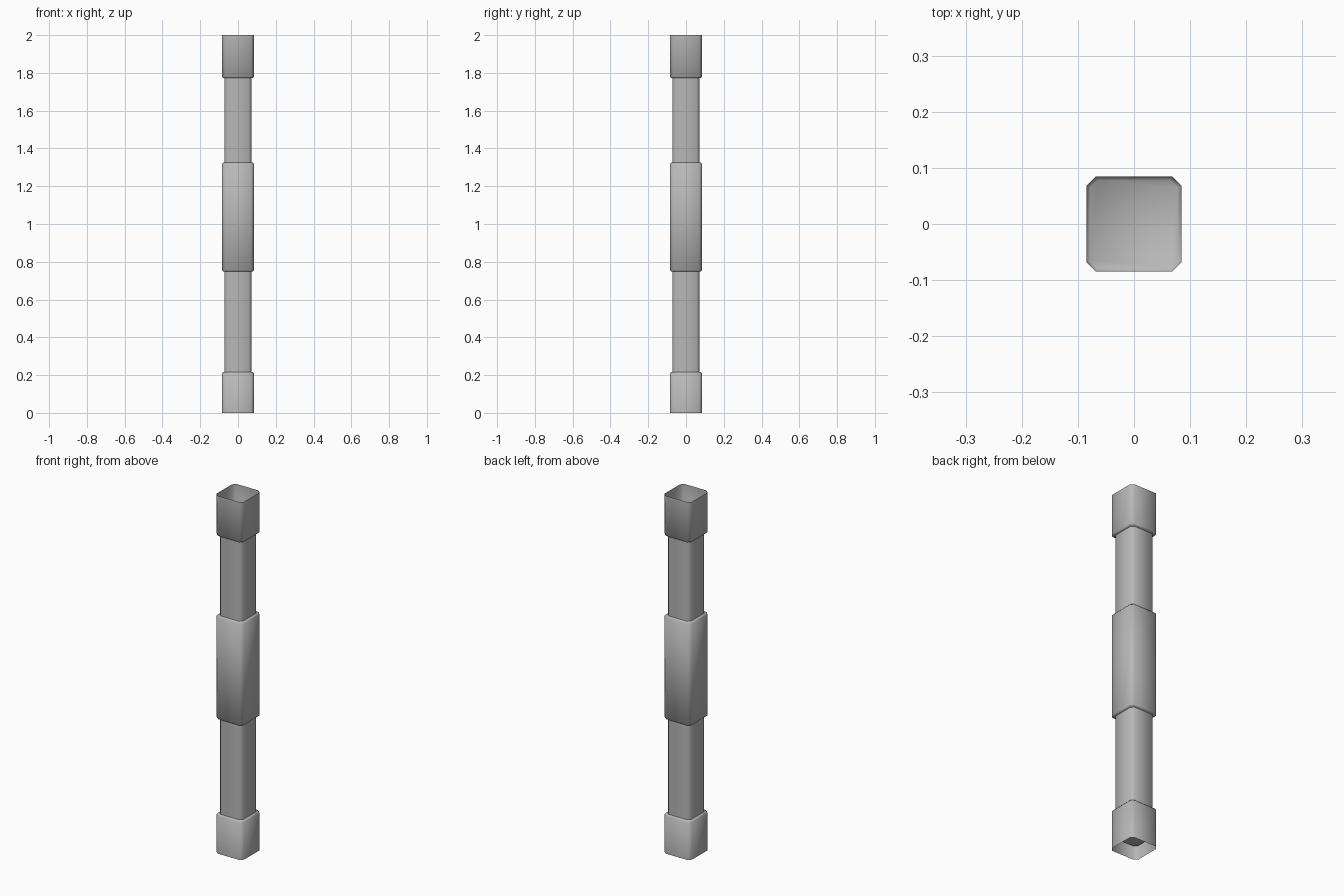
import bpy
import bmesh
import math

cube = bpy.data.objects.get("Cube")
if cube:
    bpy.data.objects.remove(cube, do_unlink=True)

# One plain grey for the whole post
grey = bpy.data.materials.new("matte_grey")
grey.use_nodes = True
colour = (0.48, 0.48, 0.48, 1)
grey.diffuse_color = colour
bsdf = grey.node_tree.nodes["Principled BSDF"]
bsdf.inputs["Base Color"].default_value = colour
bsdf.inputs["Roughness"].default_value = 0.8

PIPE = 0.072
SLEEVE = 0.085
BEVEL = 0.007


def ring(bm, half, z, cut):
    """Square loop with clipped corners."""
    inner = half - cut
    points = []
    for sx, sy in ((1, 1), (-1, 1), (-1, -1), (1, -1)):
        pair = [(sx * half, sy * inner), (sx * inner, sy * half)]
        points += pair if sx == sy else pair[::-1]
    return [bm.verts.new((x, y, z)) for x, y in points]


def square_tube(name, profile, cap_bottom=False, cap_top=False):
    """Skin a list of (half width, height, corner cut) loops, bottom to top."""
    bm = bmesh.new()
    loops = [ring(bm, *p) for p in profile]
    for low, high in zip(loops, loops[1:]):
        for i in range(len(low)):
            j = (i + 1) % len(low)
            bm.faces.new((low[i], low[j], high[j], high[i]))
    if cap_bottom:
        bm.faces.new(loops[0][::-1])
    if cap_top:
        bm.faces.new(loops[-1])
    mesh = bpy.data.meshes.new(name)
    bm.to_mesh(mesh)
    bm.free()
    mesh.materials.append(grey)
    obj = bpy.data.objects.new(name, mesh)
    bpy.context.collection.objects.link(obj)
    bpy.ops.object.select_all(action="DESELECT")
    obj.select_set(True)
    bpy.context.view_layer.objects.active = obj
    bpy.ops.object.shade_smooth_by_angle(angle=math.radians(46))
    return obj


def sleeve(name, bottom, top, close_bottom, close_top):
    """Wider sleeve; a closed end gets a small bevel and a cap."""
    cut = 0.017
    end = (SLEEVE - BEVEL, cut - BEVEL / 2)
    profile = [(SLEEVE, bottom + BEVEL * close_bottom, cut),
               (SLEEVE, top - BEVEL * close_top, cut)]
    if close_bottom:
        profile.insert(0, (end[0], bottom, end[1]))
    if close_top:
        profile.append((end[0], top, end[1]))
    return square_tube(name, profile, close_bottom, close_top)


# Inner post, ending inside the bottom collar
square_tube("inner_post", [(PIPE, 0.067, 0.015), (PIPE, 1.78, 0.015)],
            cap_bottom=True)

# Hollow end collars and closed middle sleeve
sleeve("bottom_collar", 0.0, 0.217, False, True)
sleeve("middle_sleeve", 0.748, 1.326, True, True)
sleeve("top_collar", 1.772, 2.0, True, False)
